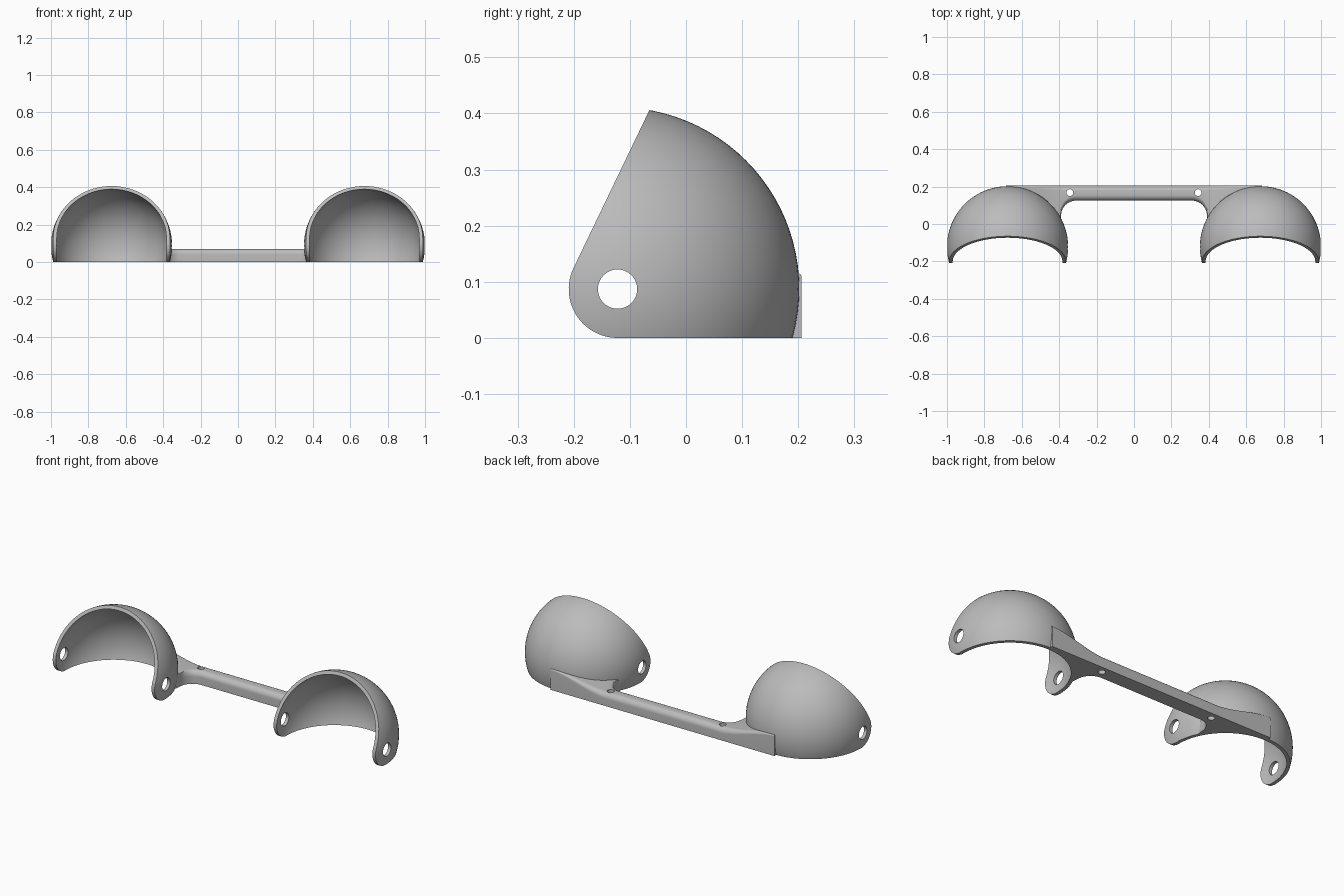
import bpy, bmesh, math
from mathutils import Matrix, Vector

if "Cube" in bpy.data.objects:
    bpy.data.objects.remove(bpy.data.objects["Cube"])

CUP = Vector((0.676, -0.122, 0.087))   # cup centre, also the pivot hole
R_OUT, R_IN, LUG = 0.324, 0.306, 0.087

grey = bpy.data.materials.new("plain grey")
grey.use_nodes = True
grey.diffuse_color = (0.5, 0.5, 0.5, 1)
grey.node_tree.nodes["Principled BSDF"].inputs["Base Color"].default_value = (0.5, 0.5, 0.5, 1)


def to_object(name, bm):
    bmesh.ops.recalc_face_normals(bm, faces=bm.faces)
    mesh = bpy.data.meshes.new(name)
    bm.to_mesh(mesh)
    bm.free()
    obj = bpy.data.objects.new(name, mesh)
    bpy.context.collection.objects.link(obj)
    mesh.materials.append(grey)
    return obj


def sphere(name, radius, centre):
    bm = bmesh.new()
    bmesh.ops.create_uvsphere(bm, u_segments=96, v_segments=48, radius=radius,
                              matrix=Matrix.Translation(centre))
    return to_object(name, bm)


def cylinder(name, radius, depth, centre, turn=0):
    bm = bmesh.new()
    bmesh.ops.create_cone(bm, cap_ends=True, segments=40, radius1=radius, radius2=radius, depth=depth,
                          matrix=Matrix.Translation(centre) @ Matrix.Rotation(turn, 4, 'Y'))
    return to_object(name, bm)


def loft(name, rings):
    bm = bmesh.new()
    loops = [[bm.verts.new(p) for p in ring] for ring in rings]
    n = len(loops[0])
    for a, b in zip(loops, loops[1:]):
        for i in range(n):
            j = (i + 1) % n
            bm.faces.new((a[i], a[j], b[j], b[i]))
    bm.faces.new(loops[0])
    bm.faces.new(loops[-1])
    return to_object(name, bm)


def carve(obj, steps):
    """Apply booleans in order, drop the cutters and shade smooth."""
    for op, cutter in steps:
        mod = obj.modifiers.new(op, 'BOOLEAN')
        mod.operation, mod.object, mod.solver = op, cutter, 'EXACT'
        cutter.hide_render = True
    bpy.context.view_layer.update()
    result = bpy.data.meshes.new_from_object(obj.evaluated_get(bpy.context.evaluated_depsgraph_get()))
    obj.modifiers.clear()
    obj.data = result
    for _, cutter in steps:
        bpy.data.objects.remove(cutter)
    bpy.ops.object.select_all(action='DESELECT')
    obj.select_set(True)
    bpy.context.view_layer.objects.active = obj
    bpy.ops.object.shade_smooth_by_angle(angle=math.radians(30))


# Side outline that trims the dome: rounded lug, flat base, slanted front
outline = [(0.4, 0.0), (0.4, 0.6), (0.028, 0.6)]
start, end = math.radians(154.3), math.radians(270)
for k in range(25):
    a = start + (end - start) * k / 24
    outline.append((CUP.y + LUG * math.cos(a), CUP.z + LUG * math.sin(a)))

# Cups: trimmed hollow domes with a pivot hole through both lugs
for side, sx in (("left", 1), ("right", -1)):
    centre = Vector((sx * CUP.x, CUP.y, CUP.z))
    cup = sphere(side + "_cup", R_OUT, centre)
    trim = loft("trim", [[(centre.x + dx, y, z) for y, z in outline] for dx in (-0.5, 0.5)])
    carve(cup, [('INTERSECT', trim),
                ('DIFFERENCE', sphere("hollow", R_IN, centre)),
                ('DIFFERENCE', cylinder("pivot_hole", 0.035, 0.9, centre, math.pi / 2))])


# Bridge: rounded bar that flares into the back of each cup
def section(x, front):
    t = min(max((abs(x) - 0.36) / 0.316, 0), 1)
    height = 0.07 + 0.045 * t * t * (3 - 2 * t)
    r = 0.03 - 0.024 * t
    back = 0.206
    ring = [(x, front, 0), (x, back, 0)]
    for cy, first in ((back - r, 0), (front + r, math.pi / 2)):
        for k in range(9):
            a = first + math.pi / 2 * k / 8
            ring.append((x, cy + r * math.cos(a), height - r + r * math.sin(a)))
    return ring


stations = [(0.31 + 0.08 * math.sin(a), 0.045 + 0.08 * math.cos(a))
            for a in (math.pi / 2 * k / 14 for k in range(15))]
stations += [(0.395, 0.0)] + [(0.42 + 0.265 * k / 12, 0.0) for k in range(13)]
half = [section(x, f) for x, f in stations]
other = [section(-x, f) for x, f in reversed(stations)]
bridge = loft("bridge", other + half)
steps = []
for sx in (1, -1):
    steps.append(('DIFFERENCE', sphere("cup_space", 0.318, Vector((sx * CUP.x, CUP.y, CUP.z)))))
    steps.append(('DIFFERENCE', cylinder("screw_hole", 0.018, 0.5, Vector((sx * 0.343, 0.168, 0.05)))))
carve(bridge, steps)
